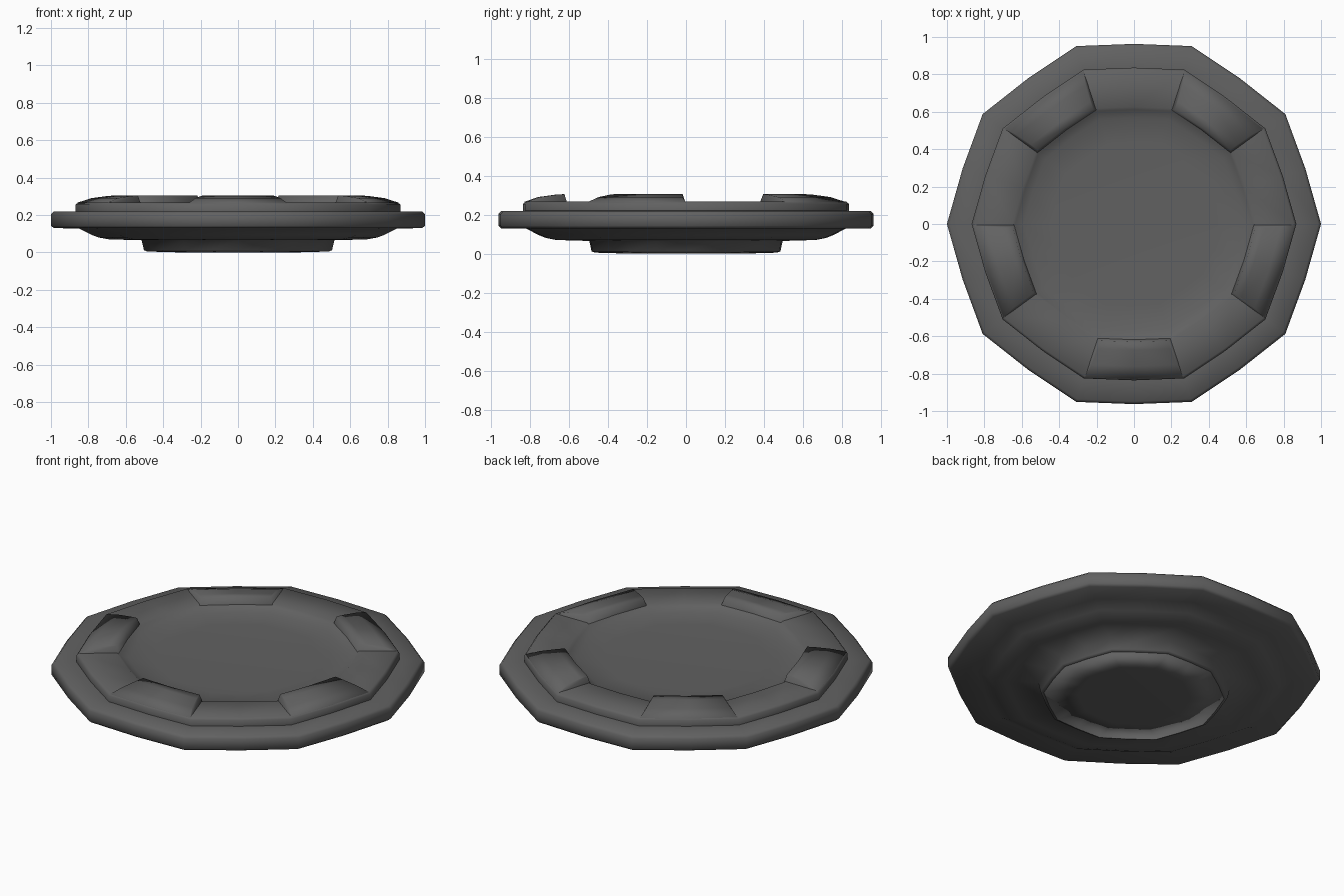
import bpy, bmesh
from math import sin, cos, radians

if "Cube" in bpy.data.objects:
    bpy.data.objects.remove(bpy.data.objects["Cube"])

MID = 0.963  # radius factor at the middle of each slightly bowed decagon side

dark = bpy.data.materials.new("dark_grey")
dark.diffuse_color = (0.12, 0.12, 0.12, 1)
dark.use_nodes = True
dark.node_tree.nodes["Principled BSDF"].inputs["Base Color"].default_value = dark.diffuse_color


def ring_point(r, deg, z):
    """Point on a bowed decagon of corner radius r."""
    t = 1 - abs((deg % 36) - 18) / 18        # 0 at a corner, 1 at mid side
    flat = cos(radians(18)) / cos(radians((deg % 36) - 18))
    k = flat + (MID - cos(radians(18))) * t
    return (r * k * cos(radians(deg)), r * k * sin(radians(deg)), z)


def finish(bm, name, angle):
    bmesh.ops.recalc_face_normals(bm, faces=bm.faces)
    me = bpy.data.meshes.new(name)
    bm.to_mesh(me)
    bm.free()
    me.materials.append(dark)
    ob = bpy.data.objects.new(name, me)
    bpy.context.collection.objects.link(ob)
    bpy.ops.object.select_all(action='DESELECT')
    ob.select_set(True)
    bpy.context.view_layer.objects.active = ob
    bpy.ops.object.shade_smooth_by_angle(angle=radians(angle))
    return ob


def decagon_lathe(name, profile):
    bm = bmesh.new()
    rings = [[bm.verts.new(ring_point(r, 18 * i, z)) for i in range(20)]
             for r, z in profile]
    for a, b in zip(rings, rings[1:]):
        for i in range(20):
            j = (i + 1) % 20
            bm.faces.new((a[i], a[j], b[j], b[i]))
    bm.faces.new(rings[0])
    bm.faces.new(rings[-1])
    return finish(bm, name, 80)


# Plate body: foot, flared underside, rim, raised step and sunken floor
decagon_lathe("plate_body", [
    (0.485, 0.005), (0.503, 0.012), (0.515, 0.065),
    (0.69, 0.07), (0.745, 0.08), (0.785, 0.095), (0.85, 0.128),
    (0.985, 0.13), (1.0, 0.143), (1.0, 0.203), (0.985, 0.218),
    (0.868, 0.22), (0.868, 0.255), (0.855, 0.267),
    (0.65, 0.268), (0.635, 0.258), (0.59, 0.238), (0.45, 0.23)])

# Slightly domed foot base reaching the ground
bm = bmesh.new()
outer = [bm.verts.new(ring_point(0.485, 18 * i, 0.005)) for i in range(20)]
inner = [bm.verts.new(ring_point(0.30, 18 * i, 0.0)) for i in range(20)]
for i in range(20):
    j = (i + 1) % 20
    bm.faces.new((outer[i], outer[j], inner[j], inner[i]))
bm.faces.new(inner)
bm.faces.new(outer)
finish(bm, "foot_base", 180)

# Raised pads on every other side, rising towards the centre
bm = bmesh.new()
for k in (1, 3, 5, 7, 9):
    rows = []
    for r, z, inset in ((0.64, 0.255, 0), (0.655, 0.305, 1.5),
                        (0.70, 0.302, 1.5), (0.79, 0.29, 1.2),
                        (0.86, 0.266, 0.3), (0.86, 0.255, 0)):
        rows.append([bm.verts.new(ring_point(r, d, z)) for d in
                     (36 * k + inset, 36 * k + 18, 36 * k + 36 - inset)])
    for a, b in zip(rows, rows[1:] + rows[:1]):
        for i in range(2):
            bm.faces.new((a[i], a[i + 1], b[i + 1], b[i]))
    bm.faces.new([row[0] for row in rows])
    bm.faces.new([row[2] for row in rows])
finish(bm, "rim_pads", 80)
